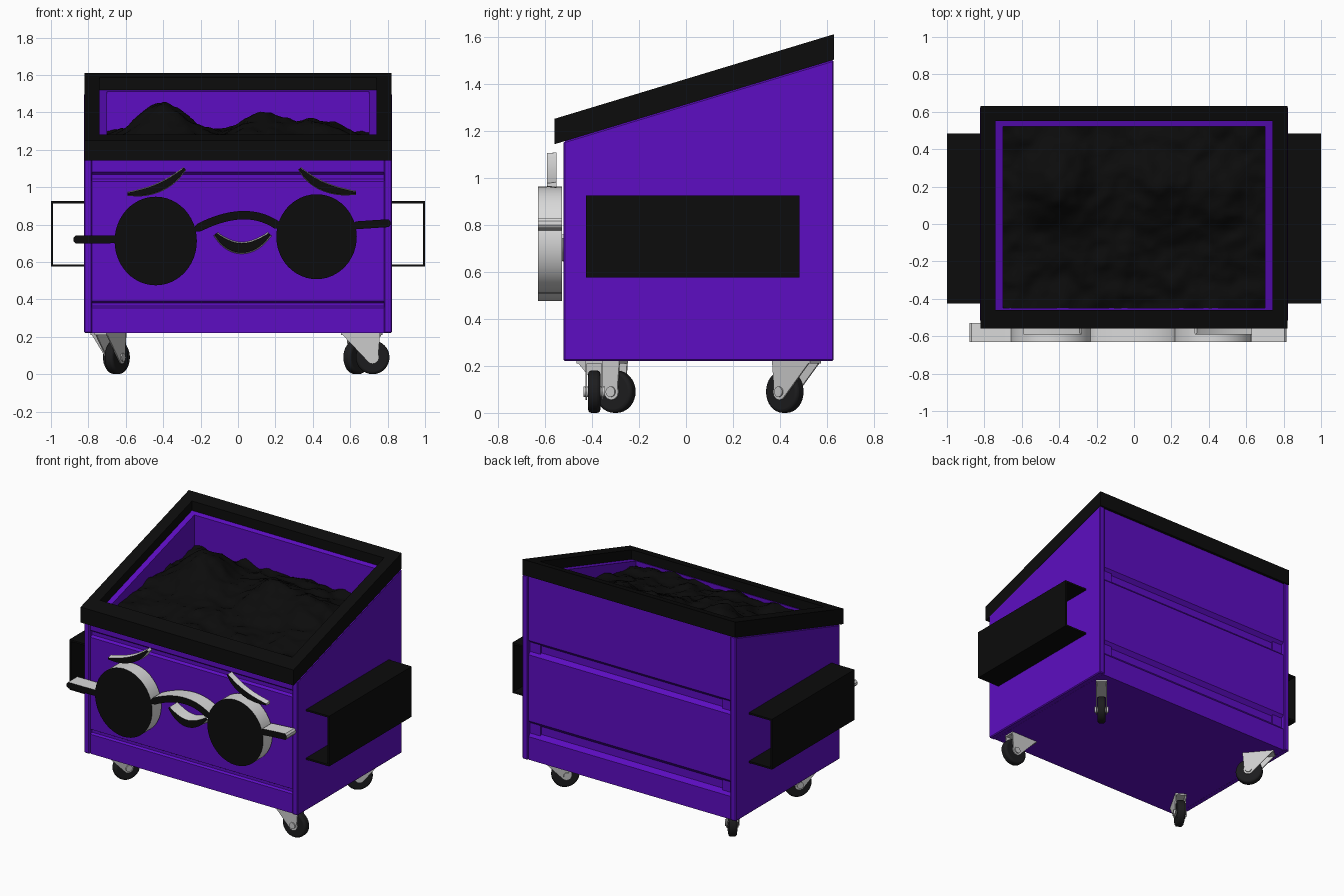
import bpy, bmesh, math
from mathutils import Vector, noise

if "Cube" in bpy.data.objects:
    bpy.data.objects.remove(bpy.data.objects["Cube"], do_unlink=True)


def material(name, rgb):
    m = bpy.data.materials.new(name)
    m.use_nodes = True
    m.diffuse_color = (*rgb, 1)
    m.node_tree.nodes["Principled BSDF"].inputs["Base Color"].default_value = (*rgb, 1)
    return m


PURPLE = material("purple paint", (0.11, 0.004, 0.54))
BLACK = material("black", (0.0035, 0.0035, 0.0035))
RUBBER = material("dark rubber", (0.012, 0.012, 0.013))
STEEL = material("light steel", (0.6, 0.6, 0.6))
WHITE = material("off white", (0.7, 0.7, 0.7))


def finish(name, bm, *mats):
    bmesh.ops.recalc_face_normals(bm, faces=bm.faces)
    me = bpy.data.meshes.new(name)
    bm.to_mesh(me)
    bm.free()
    ob = bpy.data.objects.new(name, me)
    bpy.context.collection.objects.link(ob)
    for m in mats:
        me.materials.append(m)
    return ob


def smooth(ob, angle=35):
    bpy.ops.object.select_all(action='DESELECT')
    ob.select_set(True)
    bpy.context.view_layer.objects.active = ob
    bpy.ops.object.shade_smooth_by_angle(angle=math.radians(angle))


def prism(name, pts, a, b, axis, mat, far_pts=None):
    """Extrude a profile along x (profile is y,z) or y (profile is x,z)."""
    def place(p, t):
        return (t, p[0], p[1]) if axis == 'x' else (p[0], t, p[1])
    bm = bmesh.new()
    near = [bm.verts.new(place(p, a)) for p in pts]
    far = [bm.verts.new(place(p, b)) for p in (far_pts or pts)]
    bm.faces.new(near)
    bm.faces.new(far)
    n = len(pts)
    for i in range(n):
        j = (i + 1) % n
        bm.faces.new((near[i], near[j], far[j], far[i]))
    return finish(name, bm, mat)


def box(name, x, y, z, mat):
    return prism(name, [(y[0], z[0]), (y[1], z[0]), (y[1], z[1]), (y[0], z[1])],
                 x[0], x[1], 'x', mat)


def rim_z(y, drop=0.0):
    return 1.25 + (y + 0.56) * 0.3025 - drop


BASE = 0.22

# Front and back walls with pressed grooves
def wall(name, outer, inner, grooves, depth):
    pts = [(outer, BASE)]
    for lo, hi in grooves:
        d = (hi - lo) * 0.25
        pts += [(outer, lo), (outer + depth, lo + d), (outer + depth, hi - d), (outer, hi)]
    pts += [(outer, rim_z(outer, 0.066)), (inner, rim_z(inner, 0.066)), (inner, BASE)]
    prism(name, pts, -0.78, 0.78, 'x', PURPLE)


wall("front_wall", -0.508, -0.45, [(0.355, 0.39), (1.03, 1.08)], 0.015)
wall("back_wall", 0.617, 0.52, [(0.38, 0.49), (0.95, 1.05)], -0.025)
box("floor", (-0.78, 0.78), (-0.5, 0.61), (BASE, BASE + 0.03), PURPLE)

# Side walls: outer panel and inner liner
for s, side in ((1, "left"), (-1, "right")):
    panel = prism(side + "_side_panel",
                  [(-0.52, BASE), (0.628, BASE), (0.628, rim_z(0.628, 0.108)),
                   (-0.52, rim_z(-0.52, 0.108))], s * 0.78, s * 0.823, 'x', PURPLE)
    bev = panel.modifiers.new("soft_edges", 'BEVEL')
    bev.width = 0.006
    prism(side + "_side_liner",
          [(-0.49, BASE), (0.6, BASE), (0.6, rim_z(0.6, 0.066)), (-0.49, rim_z(-0.49, 0.066))],
          s * 0.70, s * 0.785, 'x', PURPLE)

    # Fork pocket: an open channel
    t, y = 0.012, (-0.425, 0.483)
    box(side + "_pocket_plate", (s * (1 - t), s), y, (0.575, 0.925), BLACK)
    for z, part in ((0.575, "bottom"), (0.925 - t, "top")):
        box(f"{side}_pocket_{part}", (s * 0.82, s * (1 - t)), y, (z, z + t), BLACK)

# Sloped rim frame
bm = bmesh.new()
rings = []
for x, y0, y1 in ((0.82, -0.56, 0.63), (0.74, -0.46, 0.55)):
    for drop in (0, 0.108):
        rings.append([bm.verts.new((cx, cy, rim_z(cy, drop)))
                      for cx, cy in ((-x, y0), (x, y0), (x, y1), (-x, y1))])
for a, b in ((0, 1), (0, 2), (1, 3), (2, 3)):
    for i in range(4):
        j = (i + 1) % 4
        bm.faces.new((rings[a][i], rings[a][j], rings[b][j], rings[b][i]))
finish("rim_frame", bm, BLACK)

# Heap of rubbish
MOUNDS = [(-0.4, 0.2, 0.2, 0.19), (0.15, 0.2, 0.12, 0.2),
          (0.45, 0.15, 0.09, 0.2), (-0.15, -0.1, 0.05, 0.2)]
bm = bmesh.new()
bmesh.ops.create_grid(bm, x_segments=70, y_segments=50, size=1)
for v in bm.verts:
    x, y = v.co.x * 0.705, 0.035 + v.co.y * 0.488
    h = 1.2 + 0.08 * (y + 0.45)
    for mx, my, amp, r in MOUNDS:
        h += amp * math.exp(-((x - mx) ** 2 + (y - my) ** 2) / (r * r))
    p = Vector((x, y, 0))
    h += 0.035 * noise.noise(p * 5) + 0.022 * noise.noise(p * 12) + 0.008 * noise.noise(p * 30)
    v.co = (x, y, h)
smooth(finish("rubbish_heap", bm, BLACK), 40)


# Face pieces: white sides with a black front
def blacken_front(ob):
    ob.data.materials.append(BLACK)
    for f in ob.data.polygons:
        f.material_index = 1 if f.normal.y < -0.95 else 0
    smooth(ob)


def ribbon(name, p0, mid, p1, width, y, taper=False, grow=0.0):
    a, m, b = (Vector(p) for p in (p0, mid, p1))
    ctrl = 2 * m - (a + b) / 2
    n = 20

    def outline(extra):
        up, down = [], []
        for i in range(n + 1):
            t = i / n
            c = a * (1 - t) ** 2 + ctrl * 2 * t * (1 - t) + b * t * t
            d = ((ctrl - a) * (1 - t) + (b - ctrl) * t).normalized()
            edge = math.sin(math.pi * t)
            k = max(0.3, edge ** 0.5) if taper else min(1, 0.4 + 4 * edge)
            off = Vector((-d.y, d.x)) * (width * k / 2 + extra)
            up.append(c + off)
            down.append(c - off)
        return up + down[::-1]
    blacken_front(prism(name, outline(0), y[0], y[1], 'y', WHITE, outline(grow)))


GLASSES = (-0.63, -0.528)
for name, cx, cz, rx, rz in (("right_lens", -0.44, 0.712, 0.22, 0.237),
                             ("left_lens", 0.42, 0.735, 0.215, 0.227)):
    circle = [(cx + rx * math.cos(k * math.tau / 48), cz + rz * math.sin(k * math.tau / 48))
              for k in range(48)]
    blacken_front(prism(name, circle, *GLASSES, 'y', WHITE))
ribbon("glasses_bridge", (-0.235, 0.77), (0.02, 0.85), (0.225, 0.785), 0.045, GLASSES)
ribbon("right_temple", (-0.88, 0.72), (-0.76, 0.72), (-0.64, 0.722), 0.042, GLASSES)
ribbon("left_temple", (0.62, 0.795), (0.72, 0.802), (0.815, 0.808), 0.042, GLASSES)
ribbon("smile", (-0.12, 0.75), (0.02, 0.675), (0.17, 0.75), 0.05, (-0.59, -0.505), True, 0.007)
ribbon("right_brow", (-0.59, 0.965), (-0.42, 1.0), (-0.285, 1.1), 0.04, (-0.59, -0.55), True, 0.005)
ribbon("left_brow", (0.33, 1.1), (0.455, 1.005), (0.63, 0.97), 0.04, (-0.59, -0.55), True, 0.005)


# Swivel casters: local x is the trailing direction, local y the axle
def disc(name, r, half, mat):
    pts = [(r * math.cos(k * math.tau / 32), r * math.sin(k * math.tau / 32)) for k in range(32)]
    return prism(name, pts, -half, half, 'y', mat)


def caster(name, x, y, angle):
    tyre = disc(name + "_tyre", 0.09, 0.026, RUBBER)
    bev = tyre.modifiers.new("round_tread", 'BEVEL')
    bev.width, bev.segments, bev.limit_method = 0.014, 3, 'ANGLE'
    bolt = disc(name + "_axle", 0.022, 0.045, STEEL)
    parts = [tyre, bolt]
    arc = [(0.035 * math.cos(math.radians(d)), 0.035 * math.sin(math.radians(d)))
           for d in range(-150, 31, 30)]
    for s in (-1, 1):
        parts.append(prism(name + "_fork", [(-0.17, 0.13)] + arc + [(0.04, 0.13)],
                           s * 0.03, s * 0.037, 'y', STEEL))
    parts.append(box(name + "_mount", (-0.17, 0.04), (-0.037, 0.037), (0.12, 0.132), STEEL))
    for ob in parts:
        ob.location = (x, y, 0.09)
        ob.rotation_euler.z = math.radians(angle)
    smooth(tyre, 50)
    smooth(bolt)


caster("front_left_caster", 0.72, -0.39, 0)
caster("front_right_caster", -0.65, -0.30, 60)
caster("back_left_caster", 0.635, 0.42, -130)
caster("back_right_caster", -0.65, 0.42, -50)
